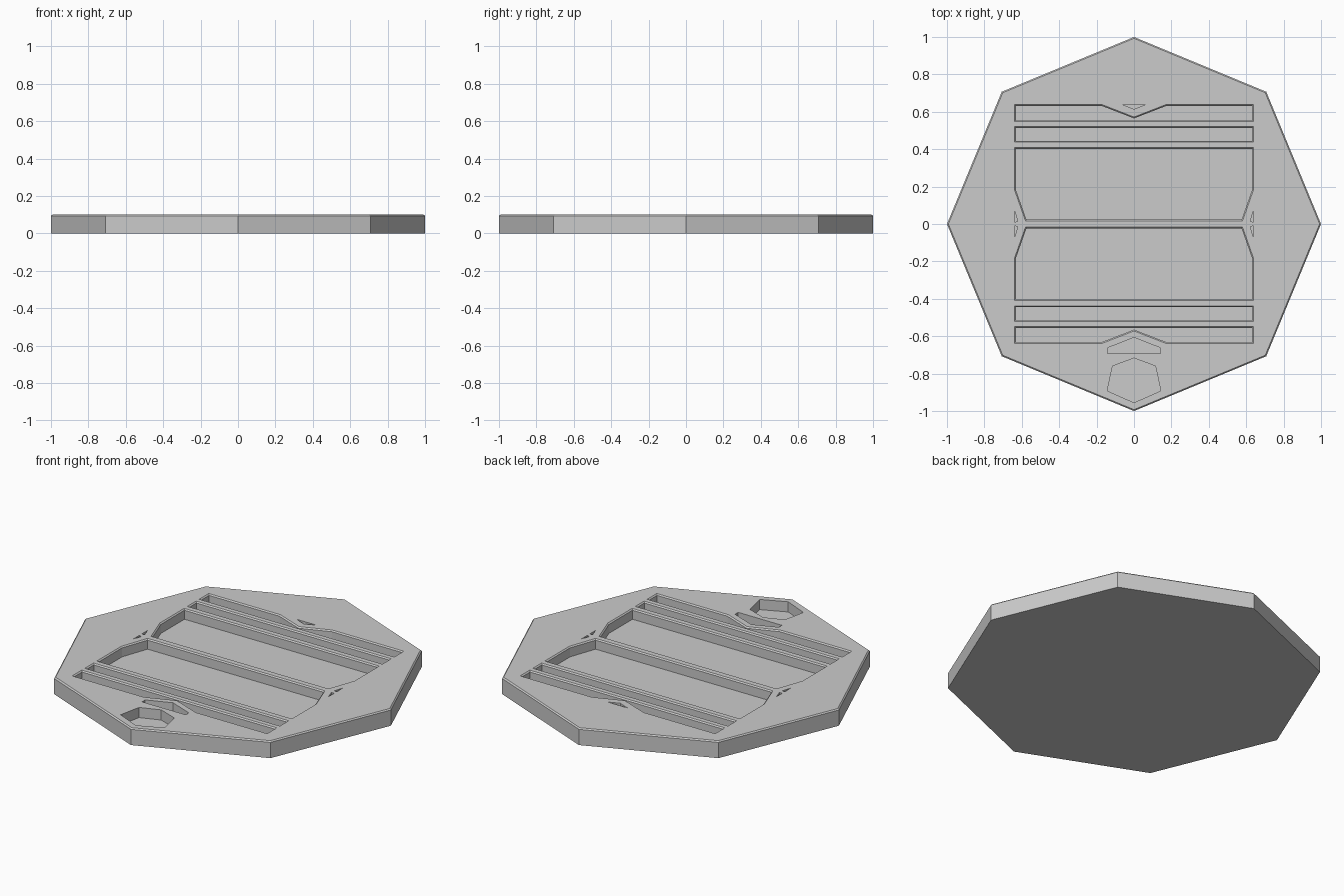
import bpy, bmesh, math
from mathutils import Vector

if "Cube" in bpy.data.objects:
    bpy.data.objects.remove(bpy.data.objects["Cube"])

TOP, LIP = 0.10, 0.007


def inset(pts, d):
    """Shrink a counter-clockwise outline by d with mitred corners."""
    out = []
    for i, p in enumerate(pts):
        a, b, c = Vector(pts[i - 1]), Vector(p), Vector(pts[(i + 1) % len(pts)])
        e, f = (b - a).normalized(), (c - b).normalized()
        n, m = Vector((-e.y, e.x)), Vector((-f.y, f.x))
        out.append(b + (n + m) * d / (1 + n.dot(m)))
    return out


def loft(bm, loops):
    """Closed solid through (outline, z) loops, bottom to top."""
    rings = [[bm.verts.new((p[0], p[1], z)) for p in pts] for pts, z in loops]
    n = len(rings[0])
    bm.faces.new(rings[0][::-1])
    bm.faces.new(rings[-1])
    for lo, hi in zip(rings, rings[1:]):
        for i in range(n):
            j = (i + 1) % n
            bm.faces.new((lo[i], lo[j], hi[j], hi[i]))


def finish(bm, name):
    mesh = bpy.data.meshes.new(name)
    bm.to_mesh(mesh)
    bm.free()
    ob = bpy.data.objects.new(name, mesh)
    bpy.context.collection.objects.link(ob)
    return ob


def pocket(bm, pts, lip=LIP, floor=0.04):
    low = inset(pts, lip) if lip else pts
    loft(bm, [(low, floor), (low, TOP - lip)] + ([(pts, TOP)] if lip else []) + [(pts, TOP + 0.02)])


def flip_y(pts):
    return [(x, -y) for x, y in reversed(pts)]


def sym(right):
    """Outline from its right half (counter-clockwise), mirrored in x."""
    return right + [(-x, y) for x, y in reversed(right) if x > 0]


# octagonal plate with a chamfered upper rim
octagon = [(math.cos(math.radians(45 * i)), math.sin(math.radians(45 * i))) for i in range(8)]
bm = bmesh.new()
loft(bm, [(octagon, 0), (octagon, TOP - LIP), (inset(octagon, LIP), TOP)])
plate = finish(bm, "octagonal_plate")

# mirrored card bays and slots
W = 0.638
big_bay = sym([(0.58, 0.016), (W, 0.18), (W, 0.408)])
slot = sym([(W, 0.438), (W, 0.52)])
notched_slot = [(-W, 0.548), (W, 0.548), (W, 0.638), (0.17, 0.638),
                (0, 0.572), (-0.17, 0.638), (-W, 0.638)]
cut = bmesh.new()
for outline in (big_bay, slot, notched_slot):
    pocket(cut, outline)
    pocket(cut, flip_y(outline))

# small triangular marks at the sides and back
side_mark = [(0.621, 0.015), (W, 0.01), (W, 0.068)]
for mark in (side_mark, [(-x, y) for x, y in reversed(side_mark)]):
    pocket(cut, mark, 0)
    pocket(cut, flip_y(mark), 0)
pocket(cut, [(0, 0.614), (0.065, 0.64), (-0.065, 0.64)], 0)

# front finger recess and token well
pocket(cut, sym([(0.143, -0.692), (0.143, -0.663), (0, -0.607)]), 0)
pocket(cut, sym([(0, -0.955), (0.143, -0.892), (0.115, -0.76), (0, -0.717)]), 0)
cutter = finish(cut, "recess_cutter")
cutter.hide_render = True
cutter.hide_set(True)

mod = plate.modifiers.new("recesses", 'BOOLEAN')
mod.operation = 'DIFFERENCE'
mod.solver = 'EXACT'
mod.object = cutter
